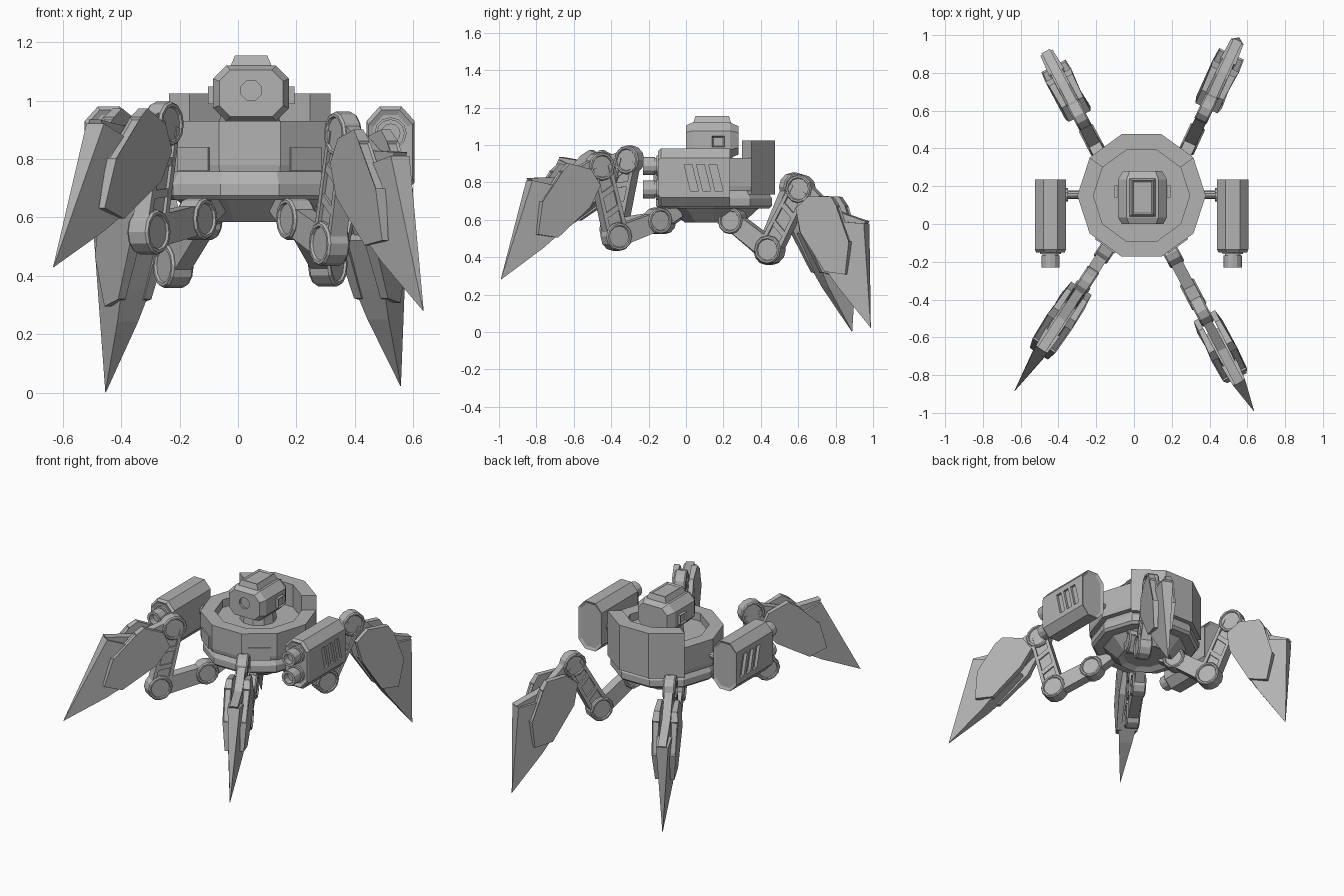
import bpy, bmesh, math
from mathutils import Vector, Matrix

if "Cube" in bpy.data.objects:
    bpy.data.objects.remove(bpy.data.objects["Cube"])

GREY = (0.45, 0.45, 0.45, 1)
metal = bpy.data.materials.new("grey metal")
metal.use_nodes = True
metal.diffuse_color = GREY
metal.node_tree.nodes["Principled BSDF"].inputs["Base Color"].default_value = GREY

CX, CY = 0.04, 0.15          # centre of the hull
UP = Vector((0, 0, 1))


def loft(name, sections, inset=0, panel=None):
    """Skin equal-length cross-sections and cap them; recess the caps or one side face."""
    bm = bmesh.new()
    rings = [[bm.verts.new(p) for p in s] for s in sections]
    n = len(rings[0])
    sides = []
    for a, b in zip(rings, rings[1:]):
        for i in range(n):
            j = (i + 1) % n
            sides.append(bm.faces.new((a[i], a[j], b[j], b[i])))
    caps = [bm.faces.new(rings[0]), bm.faces.new(rings[-1])]
    bmesh.ops.recalc_face_normals(bm, faces=bm.faces)
    if inset:
        bmesh.ops.inset_individual(bm, faces=caps if panel is None else [sides[panel]],
                                   thickness=inset, depth=-0.008)
    mesh = bpy.data.meshes.new(name)
    bm.to_mesh(mesh)
    bm.free()
    mesh.materials.append(metal)
    ob = bpy.data.objects.new(name, mesh)
    bpy.context.collection.objects.link(ob)
    return ob


def turned(name, centre, axis, profile, n=12, turn=0.0):
    """Turn a (radius, height) profile around an axis."""
    q = Vector(axis).to_track_quat('Z', 'Y')
    ang = [math.tau * i / n + turn for i in range(n)]
    return loft(name, [[Vector(centre) + q @ Vector((r * math.cos(a), r * math.sin(a), h))
                        for a in ang] for r, h in profile])


def frame(origin, along, side):
    x, y = Vector(along).normalized(), Vector(side).normalized()
    m = Matrix((x, y, x.cross(y))).transposed().to_4x4()
    m.translation = origin
    return m


def plate(name, m, outline, half, shift=0.0, inset=0, panel=None):
    """Extrude a (u, w) outline sideways; half widths and shifts may vary per point."""
    spread = lambda v: v if isinstance(v, list) else [v] * len(outline)
    rows = list(zip(outline, spread(half), spread(shift)))
    return loft(name, [[m @ Vector((u, c + s * h, w)) for (u, w), h, c in rows]
                       for s in (-1, 1)], inset, panel)


def octagon(cx, cz, y, w, h, cw, ch):
    pts = [(w, h - ch), (w - cw, h), (cw - w, h), (-w, h - ch),
           (-w, ch - h), (cw - w, -h), (w - cw, -h), (w, ch - h)]
    return [(cx + a, y, cz + b) for a, b in pts]


def cut(target, cutter):
    mod = target.modifiers.new("cut", 'BOOLEAN')
    mod.operation, mod.object, mod.solver = 'DIFFERENCE', cutter, 'EXACT'
    bpy.context.view_layer.objects.active = target
    bpy.ops.object.modifier_apply(modifier=mod.name)
    bpy.data.objects.remove(cutter)


# Hull: ten-sided bowl, skirt, wall and sunken deck
turned("hull", (CX, CY, 0), UP,
       [(0.13, 0.605), (0.165, 0.585), (0.25, 0.66), (0.31, 0.66), (0.325, 0.675),
        (0.325, 0.715), (0.3, 0.755), (0.335, 0.755), (0.34, 0.78), (0.34, 0.93),
        (0.255, 0.93), (0.255, 0.88)], n=10)

# Raised rear rim over the three rear faces
loft("rear_rim", [[(CX + r * math.cos(a), CY + r * math.sin(a), z)
                   for r, z in ((0.342, 0.735), (0.342, 1.025), (0.255, 1.025), (0.255, 0.735))]
                  for a in [math.radians(36 * i) for i in (1, 2, 3, 4)]])

# Small panels on the front corner faces
for side, word in ((1, "left"), (-1, "right")):
    a = math.radians(-90 + side * 36)
    out = Vector((math.cos(a), math.sin(a), 0))
    m = frame(Vector((CX, CY, 0.8)) + out * 0.327, UP.cross(out), out)
    plate(word + "_hull_panel", m,
          [(-0.065, -0.04), (0.065, -0.04), (0.065, 0.04), (-0.065, 0.04)], 0.004)

# Head
HX = 0.045
head = loft("head", [octagon(HX, 1.025, y, 0.13 * k, 0.095 * k, 0.045 * k, 0.045 * k)
                     for y, k in ((0.0, 0.84), (0.035, 1), (0.235, 1), (0.28, 0.8))])
cut(head, turned("eye_cutter", (HX, 0.0, 1.035), (0, 1, 0),
                 [(0.037, -0.02), (0.037, 0.015)], n=8, turn=math.pi / 8))
turned("neck", (CX, CY, 0), UP, [(0.11, 0.87), (0.1, 0.96)], n=10)
loft("head_cap", [[(HX + sx * w, 0.14 + sy * d, z) for sx, sy in
                   ((-1, -1), (1, -1), (1, 1), (-1, 1))]
                  for w, d, z in ((0.07, 0.1, 1.11), (0.07, 0.1, 1.12), (0.055, 0.09, 1.155))],
     inset=0.012)
for side, word in ((1, "left"), (-1, "right")):
    m = frame((HX + side * 0.135, 0.172, 1.018), (0, 1, 0), (side, 0, 0))
    plate(word + "_head_sensor", m,
          [(-0.033, -0.03), (0.033, -0.03), (0.033, 0.03), (-0.033, 0.03)], 0.013, inset=0.01)

# Side guns
for side, word in ((1, "left"), (-1, "right")):
    gx, gz = CX + side * 0.4825, 0.825
    gun = loft(word + "_gun_housing",
               [octagon(gx, gz, y, 0.0825 * k, 0.155 * k, 0.045, 0.05)
                for y, k in ((-0.15, 0.92), (-0.135, 1), (0.235, 1))], inset=0.018)
    face = gx + side * 0.0825
    for i in range(3):                       # slanted vents
        y = -0.01 + 0.066 * i
        cut(gun, loft("vent_cutter", [[(x, y + a, gz + b) for a, b in
                                       ((0, 0.07), (0.042, 0.07), (0.076, -0.07), (0.034, -0.07))]
                                      for x in (face - 0.014, face + 0.02)]))
    for z, level in ((gz + 0.063, "upper"), (gz - 0.063, "lower")):
        turned(word + "_" + level + "_barrel", (gx, -0.14, z), (0, -1, 0),
               [(0.055, -0.01), (0.055, 0.018), (0.042, 0.018), (0.042, 0.026), (0.048, 0.026),
                (0.048, 0.09), (0.032, 0.09), (0.032, 0.05)], n=12)
    turned(word + "_gun_axle", (CX + side * 0.3, 0.155, gz), (side, 0, 0),
           [(0.022, 0), (0.022, 0.09), (0.035, 0.09), (0.035, 0.12)], n=10)


def joint(name, p, axis, r, h):
    turned(name, p, axis, [(r - 0.02, 0.008 - h), (r - 0.016, -h), (r - 0.006, -h), (r, 0.008 - h),
                           (r, h - 0.008), (r - 0.006, h), (r - 0.016, h), (r - 0.02, h - 0.008)])


def link(name, a, b, side, h0, h1, half):
    length = (b - a).length
    return plate(name, frame(a, b - a, side),
                 [(0, -h0), (length, -h1), (length, h1), (0, h0)], half)


# Claw outlines, measured from the claw joint towards the tip
ARM = [(0, -0.045), (0.3, -0.03), (0.37, 0.16), (0.345, 0.262), (0.2, 0.125), (0, 0.06)]
SPIKE = [(0.24, -0.07), (0.24, 0.08), (0.35, 0.25), (0.85, 0.0), (0.56, -0.05), (0.44, -0.06)]
SPIKE_HALF = [0.035, 0.05, 0.036, 0.001, 0.04, 0.055]
LOBE = [(0.09, -0.05), (0.07, 0.05), (0.14, 0.165), (0.2, 0.17), (0.4, 0.14),
        (0.54, 0.03), (0.47, -0.065), (0.22, -0.085)]
LOBE_HALF = [0.014, 0.014, 0.018, 0.022, 0.02, 0.012, 0.014, 0.02]
LOBE_SHIFT = [0.05, 0.05, 0.052, 0.055, 0.052, 0.045, 0.05, 0.055]


def leg(word, start, direction, knee, ankle, tip):
    """One leg in a vertical plane: (reach, height) of knee, claw joint and tip."""
    d = Vector((*direction, 0)).normalized()
    side = UP.cross(d)
    at = lambda p: Vector((*start, 0)) + d * p[0] + UP * p[1]
    hip, kn, an, tp = at((0, 0.595)), at(knee), at(ankle), at(tip)
    # Mount, joints and links
    link(word + "_hip_mount", hip - d * 0.12 + UP * 0.06, hip, side, 0.04, 0.05, 0.03)
    joint(word + "_hip_joint", hip, side, 0.072, 0.042)
    joint(word + "_knee_joint", kn, side, 0.077, 0.042)
    joint(word + "_claw_joint", an, side, 0.077, 0.036)
    link(word + "_lower_link", hip, kn, side, 0.05, 0.055, 0.032)
    link(word + "_thigh", kn, an, side, 0.048, 0.042, 0.02)
    span = (an - kn).length
    m = frame(kn, an - kn, side)
    for s in (-1, 1):                        # thigh edge rails and braces
        plate(word + "_thigh_rail", m, [(0, s * 0.062), (span, s * 0.055),
                                        (span, s * 0.035), (0, s * 0.04)], 0.032)
        c = span * 0.5 + s * 0.055
        plate(word + "_thigh_brace", m, [(c - 0.03, -0.045), (c, -0.045),
                                         (c + 0.03, 0.045), (c, 0.045)], 0.03)
    # Claw: central arm, spike and two flanking lobes with recessed tops
    m = frame(an, tp - an, side)
    plate(word + "_claw_arm", m, ARM, 0.025)
    plate(word + "_claw_spike", m, SPIKE, SPIKE_HALF)
    for s in (-1, 1):
        plate(word + "_claw_lobe", m, LOBE, LOBE_HALF, [s * c for c in LOBE_SHIFT],
              inset=0.009, panel=3)


leg("front_left", (0.198, -0.153), (0.463, -0.887), (0.248, 0.51), (0.348, 0.885), (0.944, 0.28))
leg("front_right", (-0.142, -0.13), (-0.545, -0.838), (0.299, 0.55), (0.206, 0.92), (0.913, 0.42))
leg("rear_left", (0.215, 0.25), (0.42, 0.906), (0.22, 0.44), (0.4, 0.765), (0.82, 0.01))
leg("rear_right", (-0.12, 0.25), (-0.463, 0.886), (0.22, 0.435), (0.37, 0.775), (0.72, 0.0))
